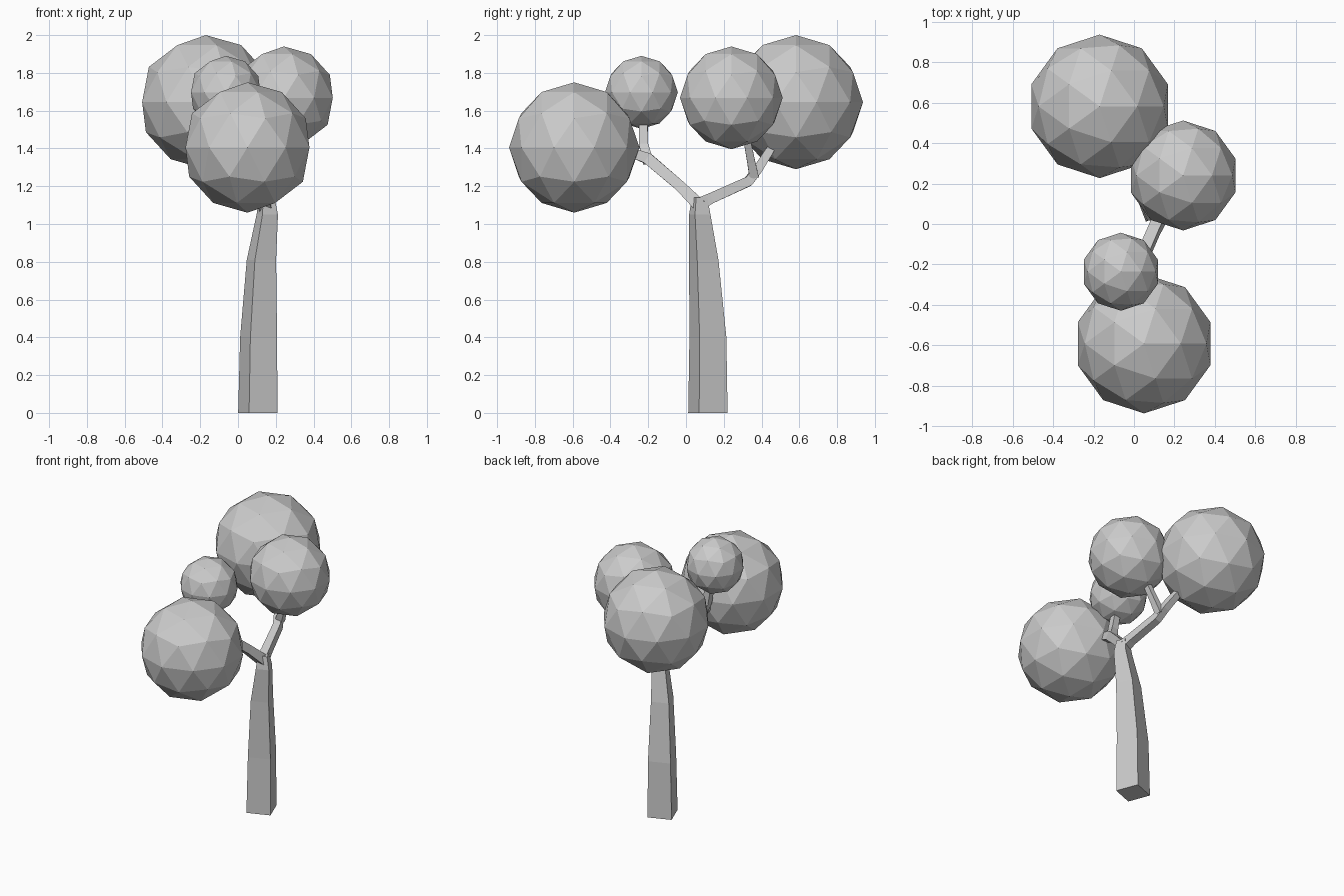
import bpy, bmesh, math
from mathutils import Vector

if "Cube" in bpy.data.objects:
    bpy.data.objects.remove(bpy.data.objects["Cube"])


def finish(name, bm):
    bmesh.ops.recalc_face_normals(bm, faces=bm.faces)
    me = bpy.data.meshes.new(name)
    bm.to_mesh(me)
    bm.free()
    ob = bpy.data.objects.new(name, me)
    bpy.context.collection.objects.link(ob)


def tube(name, path, ref, turn=0.0, level=False):
    """Sweep a square section along (x, y, z, radius) points."""
    bm = bmesh.new()
    pts = [Vector(p[:3]) for p in path]
    rings = []
    for i, p in enumerate(pts):
        t = (pts[min(i + 1, len(pts) - 1)] - pts[max(i - 1, 0)]).normalized()
        if level:
            t = Vector((0, 0, 1))
        u = (ref - t * ref.dot(t)).normalized()
        v = t.cross(u)
        angles = [math.radians(turn + 90 * k) for k in range(4)]
        rings.append([bm.verts.new(p + path[i][3] * (u * math.cos(a) + v * math.sin(a)))
                      for a in angles])
    for a, b in zip(rings, rings[1:]):
        for k in range(4):
            bm.faces.new((a[k], a[(k + 1) % 4], b[(k + 1) % 4], b[k]))
    bm.faces.new(rings[0])
    bm.faces.new(rings[-1])
    finish(name, bm)


X = Vector((1, 0, 0))

# Tapering, leaning square trunk
tube("trunk", [(0.105, 0.116, 0, 0.114), (0.109, 0.116, 0.4, 0.107),
               (0.124, 0.094, 0.81, 0.085), (0.155, 0.073, 1.05, 0.062),
               (0.152, 0.072, 1.14, 0.045)], X, -24, True)

# Branches and twigs that carry the foliage
tube("front_branch", [(0.15, 0.08, 1.09, 0.048), (0.10, -0.03, 1.2, 0.04),
                      (0.025, -0.2, 1.345, 0.042), (0.02, -0.28, 1.375, 0.035),
                      (0.03, -0.4, 1.4, 0.03)], X, 45)
tube("front_twig", [(0.025, -0.2, 1.33, 0.04), (-0.01, -0.225, 1.42, 0.034),
                    (-0.04, -0.225, 1.58, 0.03)], X, 45)
tube("back_branch", [(0.15, 0.06, 1.1, 0.048), (0.135, 0.13, 1.135, 0.04),
                     (0.085, 0.33, 1.225, 0.037), (0.06, 0.38, 1.29, 0.035),
                     (0.0, 0.45, 1.4, 0.03)], X, 45)
tube("back_twig", [(0.08, 0.36, 1.25, 0.035), (0.11, 0.345, 1.33, 0.03),
                   (0.16, 0.32, 1.46, 0.026)], X, 45)

# Faceted foliage balls
for name, c, r in [("foliage_back", (-0.17, 0.582, 1.645), 0.355),
                   ("foliage_front", (0.05, -0.592, 1.405), 0.345),
                   ("foliage_right", (0.243, 0.24, 1.668), 0.272),
                   ("foliage_small", (-0.065, -0.236, 1.697), 0.193)]:
    bpy.ops.mesh.primitive_ico_sphere_add(subdivisions=2, radius=r, location=c)
    bpy.context.object.name = name
